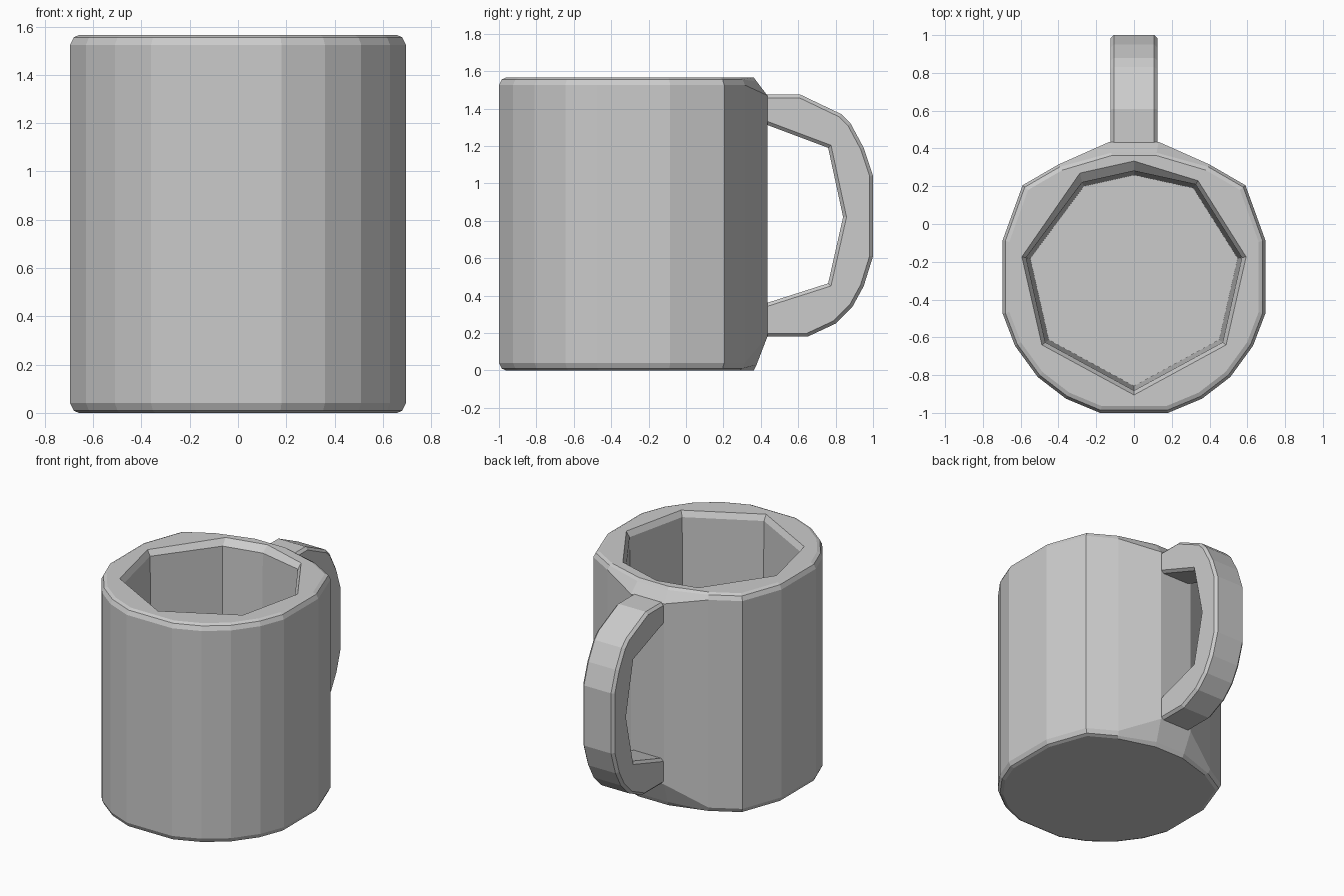
import bpy, bmesh
from mathutils import Vector

cube = bpy.data.objects.get("Cube")
if cube:
    bpy.data.objects.remove(cube, do_unlink=True)

# Single grey ceramic
ceramic = bpy.data.materials.new("grey_ceramic")
ceramic.use_nodes = True
colour = (0.6, 0.6, 0.6, 1)
ceramic.diffuse_color = colour
ceramic.node_tree.nodes["Principled BSDF"].inputs["Base Color"].default_value = colour

CY = -0.285          # centre of the cup in y
HEIGHT = 1.565


def finish(bm, name):
    bmesh.ops.recalc_face_normals(bm, faces=bm.faces)
    mesh = bpy.data.meshes.new(name)
    bm.to_mesh(mesh)
    bm.free()
    mesh.materials.append(ceramic)
    obj = bpy.data.objects.new(name, mesh)
    bpy.context.collection.objects.link(obj)
    return obj


def skin(bm, rings):
    """Join successive rings of equal length with quads."""
    for low, high in zip(rings, rings[1:]):
        for i in range(len(low)):
            j = (i + 1) % len(low)
            bm.faces.new((low[i], low[j], high[j], high[i]))


def ring(bm, points):
    return [bm.verts.new(p) for p in points]


def loop_edges(bm, verts):
    return [bm.edges.get((v, verts[(i + 1) % len(verts)])) for i, v in enumerate(verts)]


# Cup outside: half outline mirrored; the two back corners slope in more deeply
HALF_OUTLINE = [(0.18, -1.0), (0.36, -0.925), (0.51, -0.81), (0.63, -0.645),
                (0.695, -0.475), (0.695, -0.085), (0.59, 0.205), (0.40, 0.315),
                (0.13, 0.435)]
OUTLINE = HALF_OUTLINE + [(-x, y) for x, y in reversed(HALF_OUTLINE)]


def outer(scale, z, back_scale, back_z):
    pts = []
    for x, y in OUTLINE:
        s, h = (back_scale, back_z) if y > 0.4 else (scale, z)
        pts.append((x * s, CY + (y - CY) * s, h))
    return pts


# Cup inside: irregular eight-sided well
WELL = [(0.56, -0.18), (0.32, 0.20), (0, 0.27), (-0.27, 0.21),
        (-0.56, -0.18), (-0.46, -0.62), (0, -0.87), (0.46, -0.62)]


def inner(scale, z, back_shift=0):
    return [(x * scale, CY + (y - CY) * scale + (back_shift if y > 0.2 else 0), z)
            for x, y in WELL]


bm = bmesh.new()
outside = [ring(bm, p) for p in (
    outer(0.95, 0, 0.90, 0),
    outer(0.98, 0.01, 0.92, 0.03),
    outer(1, 0.04, 1, 0.18),
    outer(1, HEIGHT - 0.04, 1, 1.47),
    outer(0.98, HEIGHT - 0.01, 0.92, HEIGHT - 0.02),
    outer(0.95, HEIGHT, 0.90, HEIGHT))]
inside = [ring(bm, p) for p in (
    inner(1.06, HEIGHT, 0.03),
    inner(1.02, HEIGHT - 0.04),
    inner(0.98, 0.14))]
skin(bm, outside)
skin(bm, inside)
bm.faces.new(outside[0])
bm.faces.new(inside[-1])
# Flat rim between the outside and the well
bmesh.ops.triangle_fill(bm, use_beauty=True, normal=(0, 0, 1),
                        edges=loop_edges(bm, outside[-1]) + loop_edges(bm, inside[0]))
finish(bm, "cup")

# Handle: faceted D-shaped profile in the y-z plane, extruded across x
HALF = 0.125
OUTSIDE = [(0.40, 1.475), (0.61, 1.475), (0.83, 1.37), (0.88, 1.32),
           (0.95, 1.19), (1.0, 1.04), (1.0, 0.61), (0.95, 0.45),
           (0.89, 0.34), (0.80, 0.25), (0.65, 0.18), (0.40, 0.18)]
INSIDE = [(0.40, 0.35), (0.76, 0.465), (0.84, 0.82), (0.76, 1.19), (0.40, 1.325)]

bm = bmesh.new()
face = bm.faces.new([bm.verts.new((-HALF, y, z)) for y, z in OUTSIDE + INSIDE])
side = bmesh.ops.extrude_face_region(bm, geom=[face])["geom"]
bmesh.ops.translate(bm, vec=Vector((2 * HALF, 0, 0)),
                    verts=[v for v in side if isinstance(v, bmesh.types.BMVert)])
bmesh.ops.recalc_face_normals(bm, faces=bm.faces)
rims = [e for e in bm.edges if abs(e.verts[0].co.x - e.verts[1].co.x) < 0.01]
bmesh.ops.bevel(bm, geom=rims, offset=0.018, segments=1, affect='EDGES', profile=0.5)
bmesh.ops.triangulate(bm, faces=[f for f in bm.faces if len(f.verts) > 4])
finish(bm, "handle")
